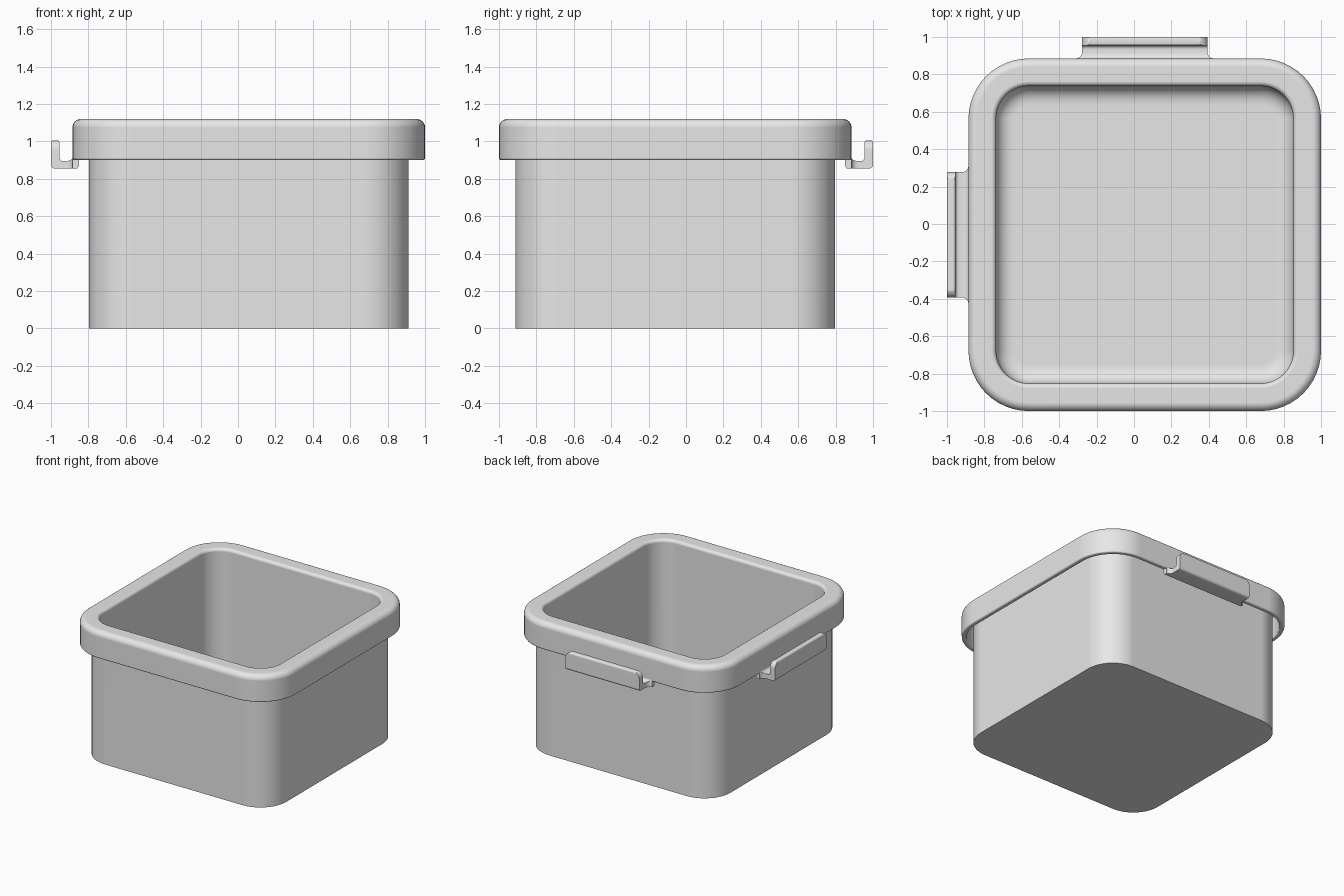
import bpy, bmesh, math
from mathutils import Vector

cube = bpy.data.objects.get("Cube")
if cube:
    bpy.data.objects.remove(cube, do_unlink=True)

CENTRE = Vector((0.0575, -0.0575, 0))

grey = bpy.data.materials.new("light grey plastic")
grey.use_nodes = True
grey.diffuse_color = (0.8, 0.8, 0.8, 1)
grey.node_tree.nodes["Principled BSDF"].inputs["Base Color"].default_value = (0.8, 0.8, 0.8, 1)


def fillet(points, steps=6):
    """Round the corners of an open profile given as (x, z, radius)."""
    out = []
    for i, (x, z, r) in enumerate(points):
        p = Vector((x, z))
        if r == 0:
            out.append(p)
            continue
        a = (Vector(points[i - 1][:2]) - p).normalized()
        b = (Vector(points[i + 1][:2]) - p).normalized()
        centre = p + (a + b) * r          # right-angled corners
        for k in range(steps + 1):
            t = k / steps * math.pi / 2
            out.append(centre - b * r * math.cos(t) - a * r * math.sin(t))
    return out


def finish(bm, name, angle=0.0):
    bmesh.ops.recalc_face_normals(bm, faces=bm.faces)
    mesh = bpy.data.meshes.new(name)
    bm.to_mesh(mesh)
    bm.free()
    mesh.materials.append(grey)
    ob = bpy.data.objects.new(name, mesh)
    bpy.context.collection.objects.link(ob)
    ob.location = CENTRE
    ob.rotation_euler.z = angle
    bpy.ops.object.select_all(action='DESELECT')
    ob.select_set(True)
    bpy.context.view_layer.objects.active = ob
    bpy.ops.object.shade_smooth_by_angle(angle=math.radians(35))
    wn = ob.modifiers.new("even shading", 'WEIGHTED_NORMAL')
    wn.keep_sharp = True
    return ob


def rounded_square(half, corner_steps=12):
    """Concentric rounded square; the corner centres stay fixed."""
    core = 0.62
    r = half - core
    pts = []
    for q in range(4):
        cx = core if q in (0, 3) else -core
        cy = core if q in (0, 1) else -core
        for k in range(corner_steps + 1):
            t = (q + k / corner_steps) * math.pi / 2
            pts.append((cx + r * math.cos(t), cy + r * math.sin(t)))
    return pts


# Container: outer wall, downturned rim, inner wall and floor in one section
section = fillet([
    (0.855, 0.0, 0),
    (0.855, 1.08, 0.015),
    (0.906, 1.08, 0.015),
    (0.906, 0.90, 0.008),
    (0.9425, 0.90, 0.012),
    (0.9425, 1.12, 0.045),
    (0.795, 1.12, 0.025),
    (0.795, 0.06, 0.09),
    (0.69, 0.06, 0),
])
bm = bmesh.new()
rings = [[bm.verts.new((x, y, z)) for x, y in rounded_square(h)] for h, z in section]
n = len(rings[0])
for lo, hi in zip(rings, rings[1:]):
    for i in range(n):
        j = (i + 1) % n
        bm.faces.new((lo[i], lo[j], hi[j], hi[i]))
bm.faces.new(rings[0])
bm.faces.new(rings[-1])
finish(bm, "container")


def clip(name, angle):
    """Hooked tab: stations of (inner point, outer point, half width)."""
    W, low = 0.335, 0.855
    st = [((0.908, 0.91), (0.908, low + 0.012), W + 0.035),
          ((0.914, 0.914), (0.918, low), W + 0.035),
          ((0.9425, 0.915), (0.9425, low), W + 0.035)]
    # flared root beside the rim
    for k in range(1, 7):
        t = k / 6 * math.pi / 2
        u = 0.9425 + 0.035 * (1 - math.cos(t))
        z = 0.895 + 0.02 * (1 - math.sin(t))
        st.append(((u, z), (u, low), W + 0.035 * (1 - math.sin(t))))
    # bend up into the hook
    for k in range(7):
        t = k / 6 * math.pi / 2
        s, c = math.sin(t), math.cos(t)
        st.append(((0.9925 + 0.02 * s, 0.915 - 0.02 * c),
                   (1.0375 + 0.02 * s, 0.875 - 0.02 * c), W))
    # upright with rounded upper corners and a softened top edge
    for k in range(9):
        t = k / 8 * math.pi / 2
        z = 0.955 + 0.05 * math.sin(t)
        e = max(0, z - 0.993)
        soft = 0.012 - math.sqrt(max(0, 0.012 ** 2 - e ** 2))
        st.append(((1.0125 + soft, z), (1.0575 - soft, z), W - 0.05 * (1 - math.cos(t))))
    bm = bmesh.new()
    loops = []
    for (iu, iz), (ou, oz), w in st:
        loops.append([bm.verts.new(p) for p in
                      ((iu, -w, iz), (iu, w, iz), (ou, w, oz), (ou, -w, oz))])
    for a, b in zip(loops, loops[1:]):
        for i in range(4):
            j = (i + 1) % 4
            bm.faces.new((a[i], a[j], b[j], b[i]))
    bm.faces.new(loops[0])
    bm.faces.new(loops[-1])
    finish(bm, name, angle)


# One clip on the right side, one on the back
clip("right_clip", math.pi)
clip("back_clip", math.pi / 2)
